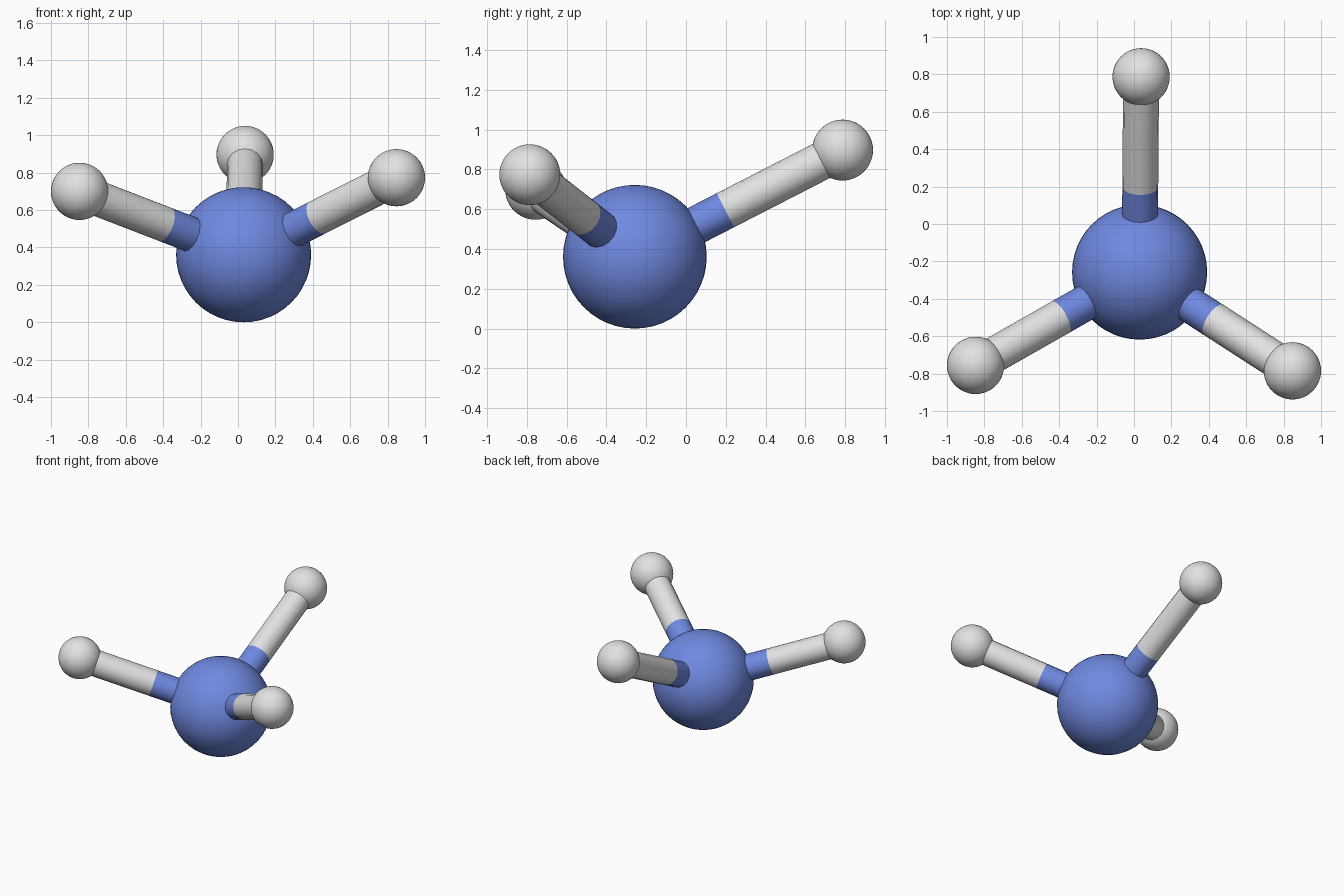
import bpy
import math
from mathutils import Vector

if "Cube" in bpy.data.objects:
    bpy.data.objects.remove(bpy.data.objects["Cube"])


def make_material(name, rgb):
    m = bpy.data.materials.new(name)
    m.diffuse_color = (*rgb, 1.0)
    m.use_nodes = True
    m.node_tree.nodes["Principled BSDF"].inputs["Base Color"].default_value = m.diffuse_color
    return m


BLUE = make_material("blue", (0.16, 0.25, 0.75))
PALE = make_material("pale grey", (0.76, 0.76, 0.76))


def finish(name, mat):
    ob = bpy.context.object
    ob.name = name
    ob.data.materials.append(mat)
    bpy.ops.object.shade_smooth_by_angle(angle=math.radians(40))
    return ob


def ball(name, centre, radius, mat):
    bpy.ops.mesh.primitive_uv_sphere_add(segments=48, ring_count=24, radius=radius, location=centre)
    return finish(name, mat)


def rod(name, a, b, radius, mat):
    d = b - a
    bpy.ops.mesh.primitive_cylinder_add(vertices=16, radius=radius, depth=d.length, location=(a + b) / 2)
    ob = bpy.context.object
    ob.rotation_mode = 'QUATERNION'
    ob.rotation_quaternion = d.to_track_quat('Z', 'Y')
    return finish(name, mat)


# Large central ball
CENTRE = Vector((0.03, -0.257, 0.361))
ball("central_ball", CENTRE, 0.361, BLUE)

# Three small outer balls, each joined by a two-colour rod
OUTER = {
    "back": Vector((0.038, 0.787, 0.897)),
    "left": Vector((-0.847, -0.756, 0.70)),
    "right": Vector((0.847, -0.785, 0.773)),
}
for side, tip in OUTER.items():
    split = CENTRE + (tip - CENTRE).normalized() * 0.512
    ball(side + "_outer_ball", tip, 0.153, PALE)
    rod(side + "_inner_rod", CENTRE, split, 0.096, BLUE)
    rod(side + "_outer_rod", split, tip, 0.096, PALE)
